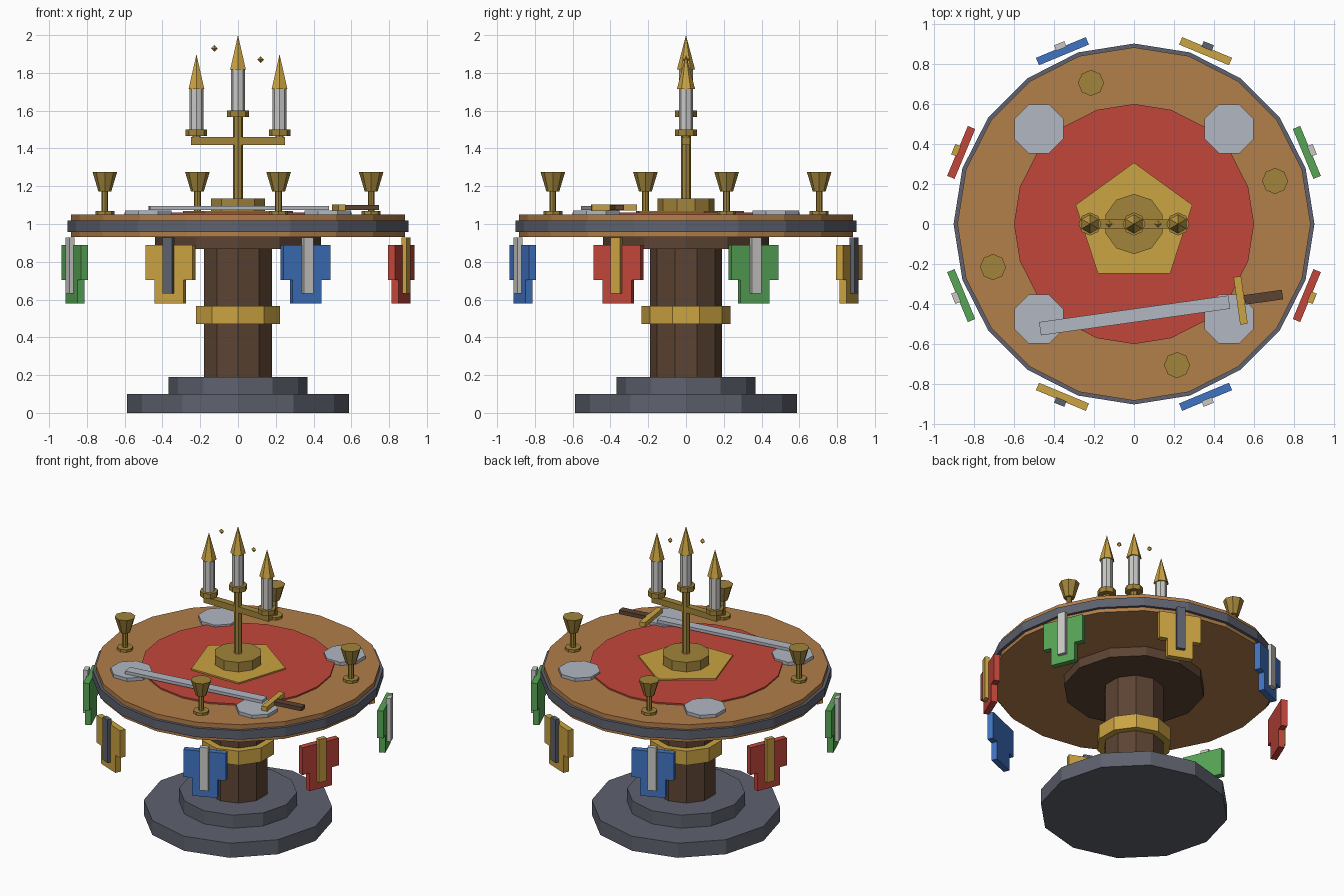
import bpy, math
from mathutils import Matrix, Vector

if "Cube" in bpy.data.objects:
    bpy.data.objects.remove(bpy.data.objects["Cube"])


def mat(name, hex_code):
    """Flat material from an sRGB hex code, stored as linear values."""
    m = bpy.data.materials.new(name)
    srgb = [int(hex_code[i:i + 2], 16) / 255 for i in (0, 2, 4)]
    lin = [c / 12.92 if c <= 0.04045 else ((c + 0.055) / 1.055) ** 2.4 for c in srgb]
    m.diffuse_color = (*lin, 1)
    m.use_nodes = True
    m.node_tree.nodes["Principled BSDF"].inputs["Base Color"].default_value = m.diffuse_color
    return m


STONE = mat("slate_grey", "5E626E")
DARK = mat("dark_wood", "5C4433")
WOOD = mat("warm_wood", "B27E4A")
RED = mat("red_cloth", "C2463B")
BLUE = mat("blue_cloth", "4174C2")
GREEN = mat("green_cloth", "58A556")
GOLD = mat("gold", "CBA342")
BRASS = mat("aged_brass", "A2843A")
SILVER = mat("silver", "B2B8C2")
WAX = mat("pale_wax", "CAC9C6")


def finish(name, material):
    o = bpy.context.object
    o.name = name
    o.data.materials.append(material)
    return o


def prism(name, material, sides, r, z0, z1, x=0, y=0, r_top=None, turn=0):
    """Upright n-sided prism, taper or cone from z0 to z1."""
    bpy.ops.mesh.primitive_cone_add(
        vertices=sides, radius1=r, radius2=r if r_top is None else r_top,
        depth=z1 - z0, location=(x, y, (z0 + z1) / 2), rotation=(0, 0, turn))
    return finish(name, material)


def box(name, material, size, loc, turn=0):
    bpy.ops.mesh.primitive_cube_add(size=1, location=loc, rotation=(0, 0, turn))
    o = finish(name, material)
    o.data.transform(Matrix.Diagonal((*size, 1)))
    return o


# Stepped base and pedestal
prism("base_lower", STONE, 12, 0.587, 0, 0.10)
prism("base_upper", STONE, 12, 0.367, 0.10, 0.19)
prism("pedestal", DARK, 10, 0.19, 0.19, 0.87)
prism("pedestal_band", GOLD, 10, 0.235, 0.47, 0.567)
prism("top_support", DARK, 12, 0.44, 0.868, 0.935)

# Table top, metal rim, cloth and centre emblem
prism("table_top", WOOD, 20, 0.883, 0.932, 1.05)
prism("table_rim", STONE, 20, 0.902, 0.957, 1.018)
prism("table_cloth", RED, 20, 0.60, 1.045, 1.06)
prism("centre_emblem", GOLD, 5, 0.307, 1.055, 1.07)

# Plates
for sx in (-1, 1):
    for sy in (-1, 1):
        prism("plate", SILVER, 8, 0.132, 1.045, 1.072,
              sx * 0.475, sy * 0.475, turn=math.pi / 8)

# Goblets
for x, y in ((-0.215, 0.705), (0.705, 0.215), (0.215, -0.705), (-0.705, -0.215)):
    prism("goblet_foot", BRASS, 8, 0.05, 1.045, 1.068, x, y)
    prism("goblet_stem", BRASS, 8, 0.018, 1.06, 1.18, x, y)
    prism("goblet_bowl", BRASS, 8, 0.034, 1.172, 1.275, x, y, r_top=0.065)

# Candle stand
prism("candle_stand_base", BRASS, 10, 0.15, 1.065, 1.135)
prism("candle_stand_post", BRASS, 8, 0.026, 1.13, 1.57)
box("candle_stand_arm", BRASS, (0.495, 0.044, 0.042), (0, 0, 1.439))
for x, z in ((-0.22, 1.467), (0, 1.567), (0.22, 1.467)):
    candle_top = z + (0.25 if x == 0 else 0.248)
    prism("candle_cup", BRASS, 8, 0.057, z, z + 0.034, x)
    prism("candle", WAX, 8, 0.037, z + 0.034, candle_top, x)
    prism("flame", GOLD, 6, 0.048, candle_top, candle_top + 0.183, x, r_top=0)
for x in (-0.22, 0.22):
    prism("cup_mount", BRASS, 8, 0.022, 1.455, 1.47, x)

# Floating sparks
for x, z in ((-0.125, 1.93), (0.12, 1.87)):
    prism("spark_upper", GOLD, 4, 0.018, z, z + 0.018, x, r_top=0)
    prism("spark_lower", GOLD, 4, 0, z - 0.018, z, x, r_top=0.018)

# Sword lying across the table
tilt = math.radians(8)
box("sword_blade", SILVER, (0.955, 0.067, 0.02), (0.003, -0.457, 1.085), tilt)
box("sword_guard", GOLD, (0.038, 0.24, 0.03), (0.533, -0.382, 1.087), tilt)
box("sword_grip", DARK, (0.19, 0.048, 0.026), (0.648, -0.366, 1.087), tilt)

# Hanging banners with a raised stripe on the outside
T_SHAPE = [(-0.135, 0.89), (-0.135, 0.703), (-0.082, 0.703), (-0.082, 0.58),
           (0.082, 0.58), (0.082, 0.703), (0.135, 0.703), (0.135, 0.89)]
SCHEMES = [(GREEN, WAX), (GOLD, STONE), (BLUE, WAX), (RED, GOLD)]


def banner(angle, cloth, stripe):
    inner = [Vector((0.915, u, z)) for u, z in T_SHAPE]
    outer = [Vector((0.955, u, z)) for u, z in T_SHAPE]
    n = len(T_SHAPE)
    faces = [tuple(reversed(range(n))), tuple(range(n, 2 * n))]
    faces += [(i, (i + 1) % n, n + (i + 1) % n, n + i) for i in range(n)]
    mesh = bpy.data.meshes.new("banner")
    mesh.from_pydata(inner + outer, [], faces)
    mesh.materials.append(cloth)
    o = bpy.data.objects.new("banner", mesh)
    o.rotation_euler.z = angle
    bpy.context.collection.objects.link(o)
    r = 0.963
    box("banner_stripe", stripe, (0.03, 0.055, 0.295),
        (r * math.cos(angle), r * math.sin(angle), 0.78), angle)


for k in range(8):
    banner(math.radians(22.5 + 45 * k), *SCHEMES[k % 4])
